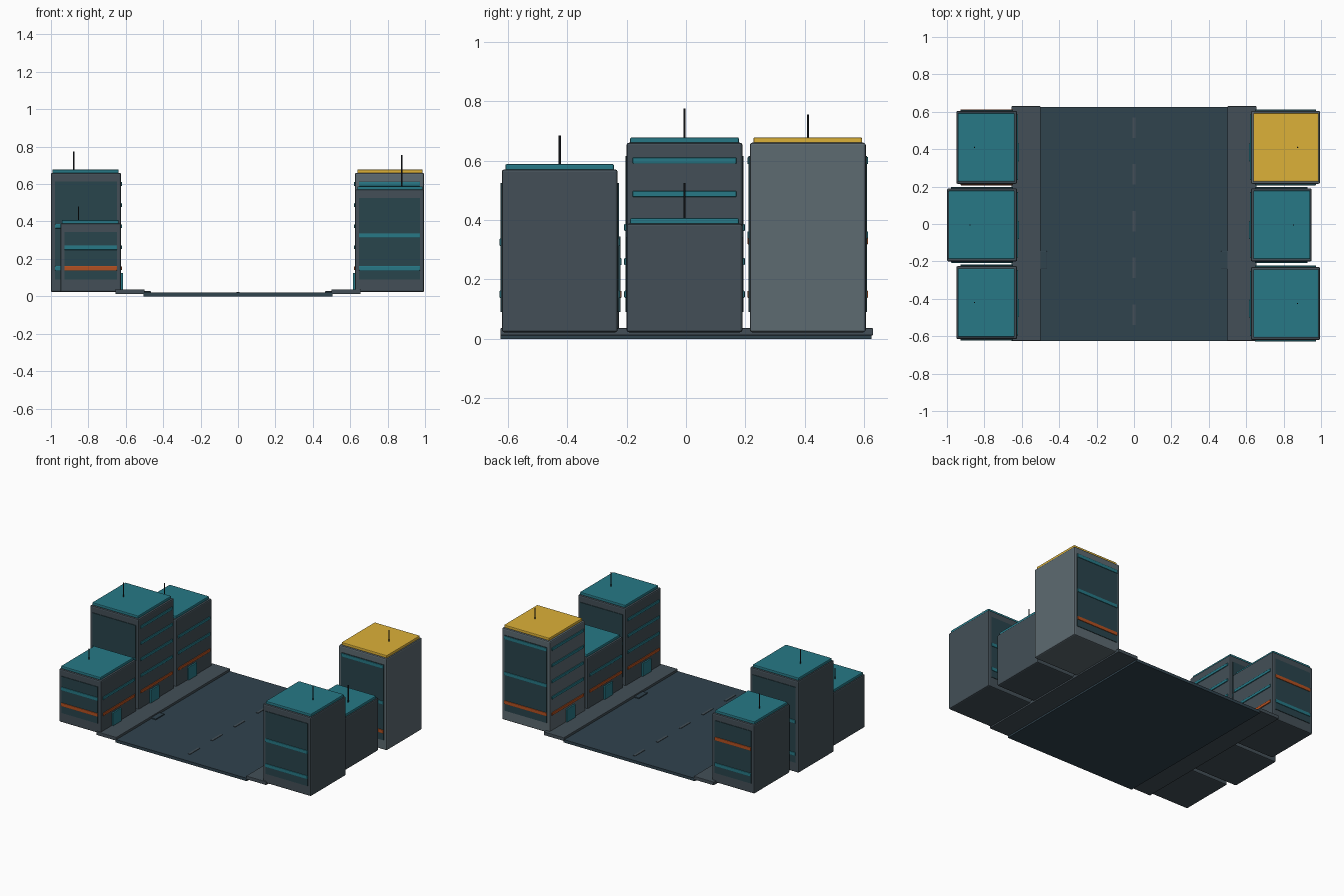
import bpy

if "Cube" in bpy.data.objects:
    bpy.data.objects.remove(bpy.data.objects["Cube"])


def mat(name, rgb):
    m = bpy.data.materials.new(name)
    m.diffuse_color = (*rgb, 1)
    m.use_nodes = True
    m.node_tree.nodes["Principled BSDF"].inputs["Base Color"].default_value = m.diffuse_color
    return m


SLATE = mat("slate", (0.056, 0.078, 0.095))
LIGHT = mat("light_slate", (0.11, 0.145, 0.165))
ROAD = mat("asphalt", (0.03, 0.056, 0.076))
GLASS = mat("glass", (0.022, 0.058, 0.072))
TEAL = mat("teal", (0.02, 0.19, 0.24))
YELLOW = mat("yellow", (0.72, 0.44, 0.04))
ORANGE = mat("orange", (0.45, 0.08, 0.015))
DARK = mat("dark", (0.015, 0.02, 0.025))


def box(name, x, y, z, material, bevel=0.0):
    """Box from (min, max) pairs on each axis."""
    spans = [sorted(s) for s in (x, y, z)]
    bpy.ops.mesh.primitive_cube_add(size=1, location=[(a + b) / 2 for a, b in spans])
    o = bpy.context.object
    o.name = name
    o.scale = [b - a for a, b in spans]
    bpy.ops.object.transform_apply(location=False, rotation=False, scale=True)
    o.data.materials.append(material)
    if bevel:
        m = o.modifiers.new("bevel", "BEVEL")
        m.width, m.segments = bevel, 2
    return o


def building(name, side, yc, width, top, mast_top, bands, wall=SLATE, roof=TEAL):
    inner, outer = side * 0.625, side * (0.625 + width)
    xc = (inner + outer) / 2
    y0, y1 = yc - 0.195, yc + 0.195
    box(name + "_body", (inner, outer), (y0, y1), (0.022, top), wall, 0.008)
    box(name + "_roof", (inner + side * 0.013, outer - side * 0.008),
        (y0 + 0.012, y1 - 0.012), (top - 0.003, top + 0.018), roof, 0.005)

    # roof mast
    bpy.ops.mesh.primitive_cylinder_add(
        vertices=8, radius=0.0035, depth=mast_top - top,
        location=(xc + side * 0.065, yc, (mast_top + top) / 2))
    bpy.context.object.name = name + "_mast"
    bpy.context.object.data.materials.append(DARK)

    # glass and coloured bands on the front and back
    for label, y, d in (("front", y0, -1), ("back", y1, 1)):
        xs = (inner + side * 0.022, outer - side * 0.022)
        box(f"{name}_{label}_glass", xs, (y - d * 0.004, y + d * 0.004),
            (0.09, top - 0.045), GLASS)
        for z, colour in bands:
            box(f"{name}_{label}_band", xs, (y - d * 0.004, y + d * 0.008),
                (z - 0.012, z + 0.012), colour, 0.003)

    # floor bands and door on the street side
    z = 0.15
    while z < top - 0.04:
        box(name + "_street_band", (inner + side * 0.004, inner - side * 0.006),
            (yc - 0.175, yc + 0.175), (z - 0.01, z + 0.01),
            ORANGE if z < 0.2 else TEAL, 0.003)
        z += 0.1125
    box(name + "_door", (inner + side * 0.004, inner - side * 0.01),
        (yc - 0.075, yc + 0.02), (0.022, 0.125), TEAL, 0.003)


# street, lane dashes, pavements and drains
box("road", (-0.505, 0.505), (-0.625, 0.625), (0, 0.02), ROAD)
for i in range(5):
    c = 0.515 - i * 0.25
    box("lane_dash", (-0.008, 0.008), (c - 0.055, c + 0.055), (0.015, 0.023), SLATE)
for s in (-1, 1):
    box("pavement", (s * 0.5, s * 0.655), (-0.625, 0.63), (0.012, 0.036), SLATE, 0.003)
    box("drain", (s * 0.465, s * 0.503), (-0.24, -0.145), (0.015, 0.027), ROAD, 0.002)

# left row
building("left_front", -1, -0.42, 0.325, 0.39, 0.48, [(0.15, ORANGE), (0.26, TEAL)])
building("left_middle", -1, -0.005, 0.375, 0.66, 0.775, [(0.15, TEAL), (0.375, TEAL)])
building("left_back", -1, 0.41, 0.325, 0.5, 0.62, [(0.15, TEAL), (0.33, ORANGE)])

# right row
building("right_front", 1, -0.425, 0.37, 0.57, 0.685, [(0.15, TEAL), (0.325, TEAL)])
building("right_middle", 1, -0.005, 0.325, 0.388, 0.525, [(0.15, TEAL), (0.26, TEAL)])
building("right_back", 1, 0.41, 0.37, 0.66, 0.755,
         [(0.15, ORANGE), (0.35, TEAL), (0.6, TEAL)], LIGHT, YELLOW)
